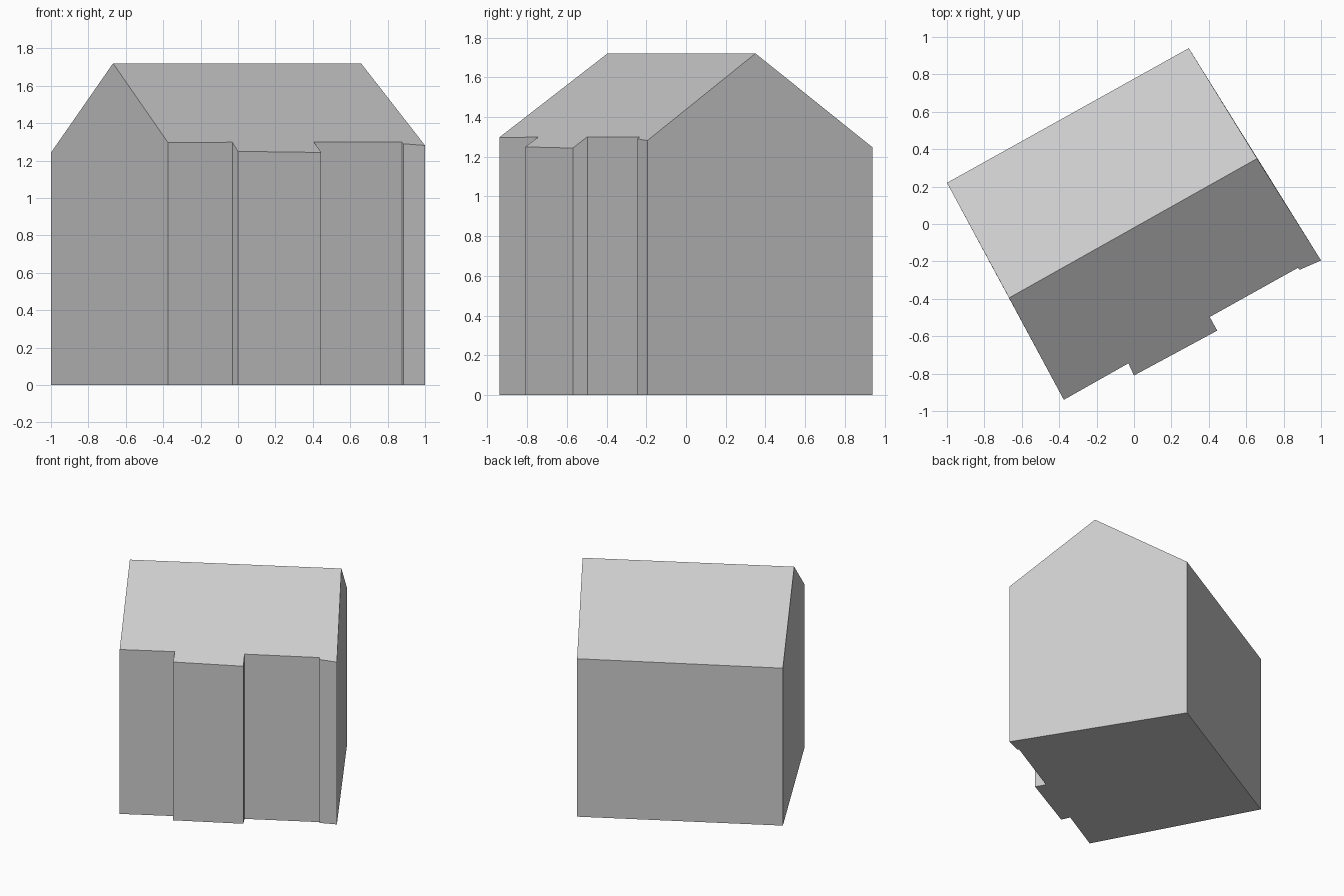
import bpy
import bmesh
from mathutils import Vector

cube = bpy.data.objects.get("Cube")
if cube:
    bpy.data.objects.remove(cube, do_unlink=True)

# Single plain material
grey = bpy.data.materials.new("light_grey")
grey.use_nodes = True
colour = (0.6, 0.6, 0.6, 1)
grey.diffuse_color = colour
grey.node_tree.nodes["Principled BSDF"].inputs["Base Color"].default_value = colour

# Footprint: stepped front wall from left to right, then the straight back wall
front = [(-0.375, -0.94), (-0.03, -0.745), (0, -0.81), (0.445, -0.57),
         (0.405, -0.497), (0.877, -0.234), (0.885, -0.245), (1, -0.195)]
back = [(0.293, 0.94), (-1, 0.22)]

# Ridge line and roof pitch
ridge_a, ridge_b = Vector((-0.668, -0.395)), Vector((0.658, 0.35))
ridge_height, pitch = 1.72, 0.683
along = (ridge_b - ridge_a).normalized()
across = Vector((along.y, -along.x))


def roof_height(point):
    """Height of the pitched roof above a plan point."""
    return ridge_height - pitch * abs((Vector(point) - ridge_a).dot(across))


bm = bmesh.new()
plan = front + back
base = [bm.verts.new((x, y, 0)) for x, y in plan]
eave = [bm.verts.new((x, y, roof_height((x, y)))) for x, y in plan]
top_a, top_b = [bm.verts.new((p.x, p.y, ridge_height)) for p in (ridge_a, ridge_b)]

# Walls, with the ridge ends forming the two gables
n, f = len(plan), len(front)
gables = {f - 1: top_b, n - 1: top_a}
for i in range(n):
    j = (i + 1) % n
    wall = [base[i], base[j], eave[j]]
    if i in gables:
        wall.append(gables[i])
    bm.faces.new(wall + [eave[i]])

# Two roof slopes and the floor
bm.faces.new(eave[:f] + [top_b, top_a])
bm.faces.new(eave[f:] + [top_a, top_b])
bm.faces.new(base[::-1])
bmesh.ops.recalc_face_normals(bm, faces=bm.faces)

mesh = bpy.data.meshes.new("gabled_house")
bm.to_mesh(mesh)
bm.free()
mesh.materials.append(grey)
house = bpy.data.objects.new("gabled_house", mesh)
bpy.context.collection.objects.link(house)
